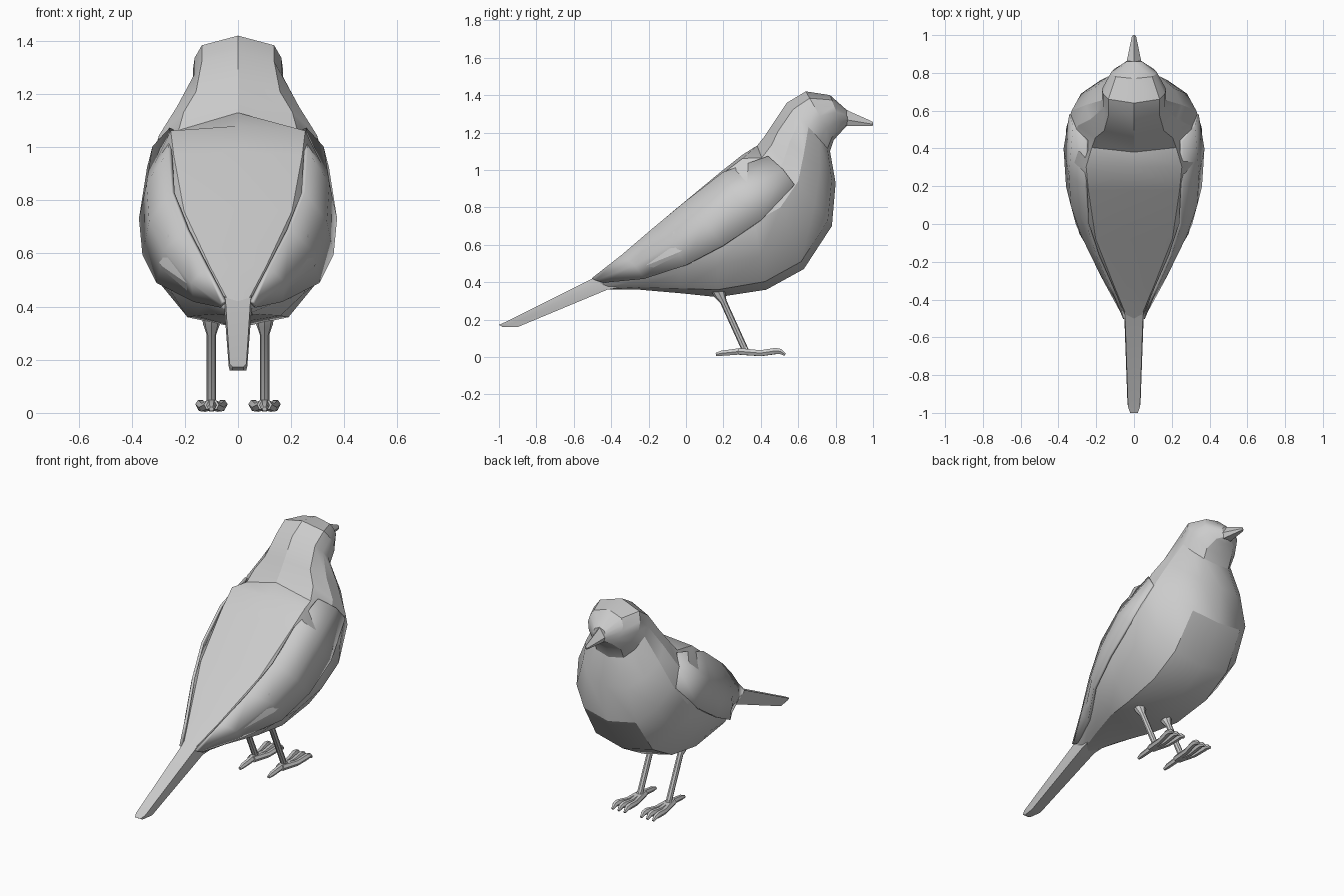
import bpy, bmesh, math
from mathutils import Vector

if "Cube" in bpy.data.objects:
    bpy.data.objects.remove(bpy.data.objects["Cube"])


def loft(name, rings, angle=28):
    """Skin closed rings of equal length and cap both ends."""
    bm = bmesh.new()
    vs = [[bm.verts.new(p) for p in r] for r in rings]
    n = len(rings[0])
    for a, b in zip(vs, vs[1:]):
        for i in range(n):
            j = (i + 1) % n
            bm.faces.new((a[i], a[j], b[j], b[i]))
    bm.faces.new(vs[0])
    bm.faces.new(vs[-1])
    return finish(name, bm, angle)


def finish(name, bm, angle):
    bmesh.ops.recalc_face_normals(bm, faces=bm.faces)
    me = bpy.data.meshes.new(name)
    bm.to_mesh(me)
    bm.free()
    ob = bpy.data.objects.new(name, me)
    bpy.context.collection.objects.link(ob)
    bpy.ops.object.select_all(action='DESELECT')
    ob.select_set(True)
    bpy.context.view_layer.objects.active = ob
    bpy.ops.object.shade_smooth_by_angle(angle=math.radians(angle))
    return ob


def section(top, bot, w, half):
    """Symmetric tilted ring: half profile of (width, height) fractions."""
    pts = half + [(-u, v) for u, v in reversed(half) if u > 0]
    return [(u * w, bot[0] + (top[0] - bot[0]) * v,
             bot[1] + (top[1] - bot[1]) * v) for u, v in pts]


def tube(name, path, radii, sides=6):
    rings = []
    for i, p in enumerate(path):
        d = Vector(path[min(i + 1, len(path) - 1)]) - Vector(path[max(i - 1, 0)])
        side = d.cross(Vector((0, 0.3, 1))).normalized()
        up = side.cross(d).normalized()
        ring = []
        for k in range(sides):
            a = 2 * math.pi * k / sides
            q = Vector(p) + radii[i] * (math.cos(a) * side + math.sin(a) * up)
            q.z = max(q.z, 0)
            ring.append(q)
        rings.append(ring)
    return loft(name, rings, 40)


# Body and head: broad flat back, round breast, faceted head
LOW = [(0, 0), (0.55, 0.06), (0.85, 0.25), (1, 0.5)]
BACK = LOW + [(0.91, 0.76), (0.7, 0.975), (0, 1)]
NECK = LOW + [(0.9, 0.72), (0.62, 0.9), (0, 1)]
HEAD = LOW + [(0.96, 0.68), (0.8, 0.86), (0, 1)]
body = [
    ((-0.50, 0.42), (-0.42, 0.36), 0.05, BACK),
    ((-0.33, 0.555), (-0.25, 0.36), 0.15, BACK),
    ((-0.08, 0.77), (-0.02, 0.34), 0.29, BACK),
    ((0.18, 0.985), (0.17, 0.32), 0.345, BACK),
    ((0.30, 1.08), (0.43, 0.36), 0.362, BACK),
    ((0.38, 1.13), (0.63, 0.47), 0.36, NECK),
    ((0.42, 1.18), (0.78, 0.70), 0.33, NECK),
    ((0.46, 1.24), (0.80, 0.93), 0.255, NECK),
    ((0.54, 1.36), (0.77, 1.10), 0.17, HEAD),
    ((0.64, 1.42), (0.79, 1.16), 0.17, HEAD),
    ((0.77, 1.40), (0.84, 1.215), 0.12, HEAD),
    ((0.86, 1.32), (0.865, 1.24), 0.04, HEAD),
]
loft("body", [section(*r) for r in body])

# Beak
BEAK = [(0, 0), (0.7, 0.0), (1, 0.4), (0, 1)]
loft("beak", [section(t, b, w, BEAK) for t, b, w in [
    ((0.80, 1.36), (0.80, 1.23), 0.07),
    ((0.87, 1.315), (0.86, 1.235), 0.038),
    ((0.99, 1.262), (0.99, 1.235), 0.012),
    ((1.0, 1.255), (1.0, 1.237), 0.006)]], 20)

# Tail
TAIL = [(0, 0), (0.9, 0.0), (1, 0.6), (0.9, 1), (0, 1)]
loft("tail", [section(t, b, w, TAIL) for t, b, w in [
    ((-0.42, 0.47), (-0.36, 0.37), 0.06),
    ((-0.50, 0.42), (-0.42, 0.36), 0.052),
    ((-0.97, 0.185), (-0.90, 0.16), 0.035),
    ((-1.0, 0.172), (-0.98, 0.16), 0.022)]])

# Folded wings: upper edge, middle and lower edge at each station
wing = [
    ((.25, .44, 1.07), (.315, .52, 1.0), (.335, .58, .92)),
    ((.255, .2, .985), (.337, .26, .86), (.365, .4, .73)),
    ((.245, .0, .83), (.327, .1, .72), (.352, .2, .595)),
    ((.19, -.17, .69), (.272, -.06, .61), (.30, 0, .49)),
    ((.115, -.34, .545), (.17, -.27, .49), (.16, -.22, .42)),
    ((.05, -.5, .42), (.056, -.48, .41), (.06, -.44, .4)),
]
for s, label in ((1, "right"), (-1, "left")):
    bm = bmesh.new()
    vs = [[bm.verts.new((s * x, y, z)) for x, y, z in row] for row in wing]
    for a, b in zip(vs, vs[1:]):
        for i in range(2):
            bm.faces.new((a[i], a[i + 1], b[i + 1], b[i]))
    ob = finish(label + "_wing", bm, 28)
    mod = ob.modifiers.new("thickness", 'SOLIDIFY')
    mod.thickness = 0.016
    mod.offset = 0

    # Legs and feet
    x = s * 0.1
    tube(label + "_leg",
         [(x, .165, .37), (x, .18, .335), (x, .2, .295), (x, .32, .03)],
         [.035, .032, .018, .018], 8)
    for k, dx in enumerate((-0.042, 0, 0.042)):
        tube(f"{label}_front_toe_{k + 1}",
             [(x + dx * .2, .28, .03), (x + dx * .7, .4, .02),
              (x + dx, .48, .032), (x + dx, .505, .03), (x + dx, .53, .012)],
             [.02, .018, .019, .016, .008])
    tube(label + "_back_toe",
         [(x, .33, .035), (x, .25, .026), (x, .19, .02), (x, .16, .014)],
         [.022, .018, .016, .009])
